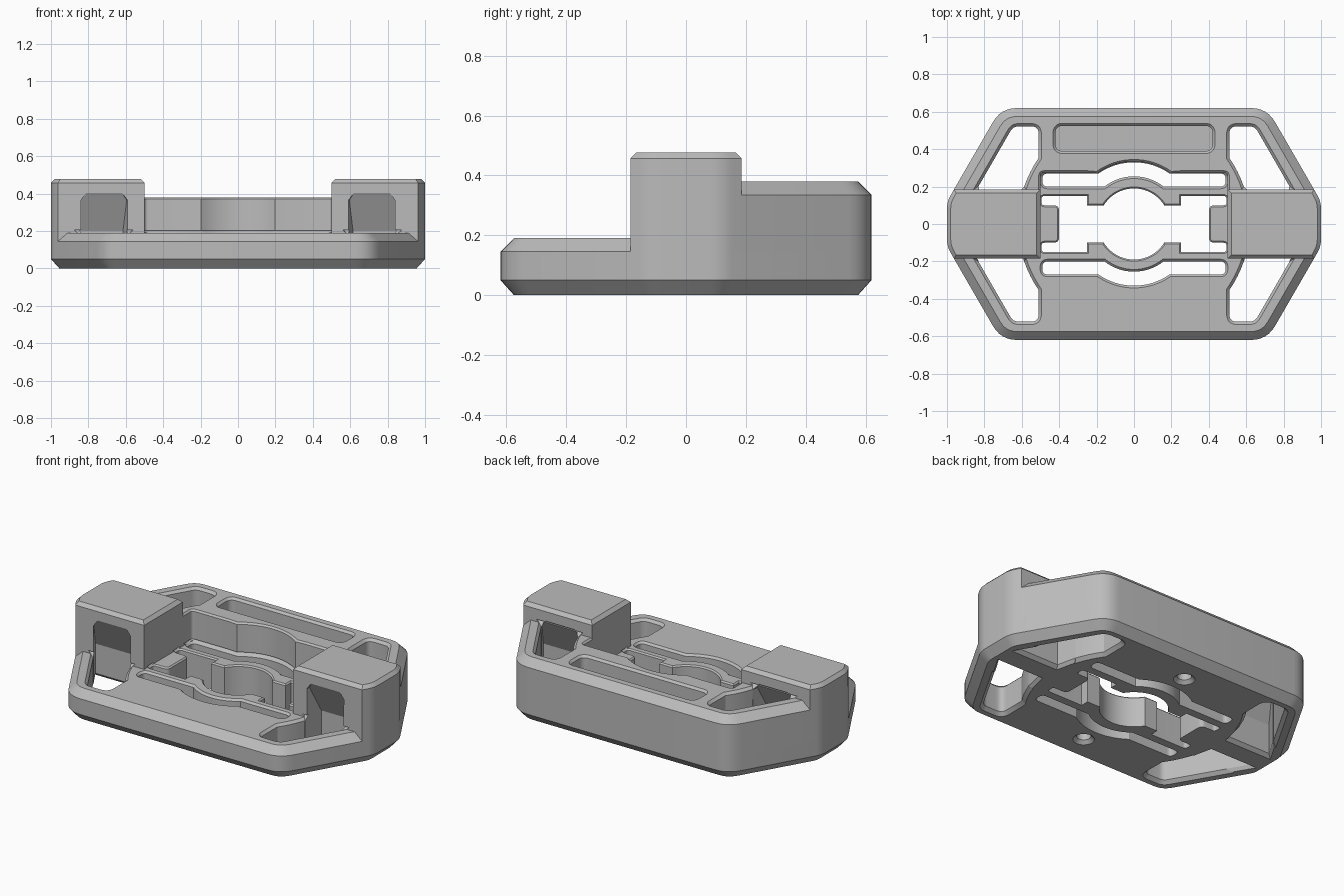
import bpy, bmesh, math
from mathutils import Vector

if "Cube" in bpy.data.objects:
    bpy.data.objects.remove(bpy.data.objects["Cube"], do_unlink=True)

grey = bpy.data.materials.new("plain grey")
grey.use_nodes = True
grey.diffuse_color = (0.5, 0.5, 0.5, 1)
grey.node_tree.nodes["Principled BSDF"].inputs["Base Color"].default_value = grey.diffuse_color


def arc(r, start, end, n=16):
    angles = [math.radians(start + (end - start) * i / n) for i in range(n + 1)]
    return [(r * math.cos(a), r * math.sin(a)) for a in angles]


def rounded(pts, steps=6):
    """Fillet each (x, y, radius) corner; plain (x, y) points stay sharp."""
    out = []
    for i, c in enumerate(pts):
        p = Vector(c[:2])
        if len(c) < 3:
            out.append(p)
            continue
        u = (Vector(pts[i - 1][:2]) - p).normalized()
        v = (Vector(pts[(i + 1) % len(pts)][:2]) - p).normalized()
        t = c[2] / math.tan(u.angle(v) / 2)
        for k in range(steps + 1):
            s = k / steps
            out.append(p + u * t * (1 - s) ** 2 + v * t * s ** 2)
    area = sum(out[i - 1].cross(out[i]) for i in range(len(out)))
    return out if area > 0 else out[::-1]


def offset(pts, d):
    """Move a counter-clockwise outline outward by d."""
    out = []
    for i, p in enumerate(pts):
        e = (p - pts[i - 1]).normalized()
        f = (pts[(i + 1) % len(pts)] - p).normalized()
        n, m = Vector((e.y, -e.x)), Vector((f.y, -f.x))
        out.append(p + (n + m) * d / max(1 + n.dot(m), 0.3))
    return out


def skin(name, layers, sx=1, sy=1):
    """Closed solid through (height, outline) layers, optionally mirrored."""
    bm = bmesh.new()
    rings = [[bm.verts.new((p[0] * sx, p[1] * sy, z)) for p in pts] for z, pts in layers]
    n = len(rings[0])
    for lo, hi in zip(rings, rings[1:]):
        for i in range(n):
            j = (i + 1) % n
            bm.faces.new((lo[i], lo[j], hi[j], hi[i]))
    bm.faces.new(rings[0][::-1])
    bm.faces.new(rings[-1])
    if sx * sy < 0:
        bmesh.ops.reverse_faces(bm, faces=bm.faces[:])
    mesh = bpy.data.meshes.new(name)
    bm.to_mesh(mesh)
    bm.free()
    mesh.materials.append(grey)
    obj = bpy.data.objects.new(name, mesh)
    bpy.context.scene.collection.objects.link(obj)
    return obj


def loft(name, corners, levels, sx=1, sy=1):
    """Stack one outline at (height, offset) levels."""
    outline = rounded(corners)
    return skin(name, [(z, offset(outline, d)) for z, d in levels], sx, sy)


def combine(target, tool, operation):
    mod = target.modifiers.new("join", "BOOLEAN")
    mod.operation, mod.object, mod.solver = operation, tool, "MANIFOLD"
    bpy.context.view_layer.objects.active = target
    bpy.ops.object.modifier_apply(modifier=mod.name)
    bpy.data.objects.remove(tool, do_unlink=True)


def cut(target, *args, **kw):
    combine(target, loft("cutter", *args, **kw), "DIFFERENCE")


# Low base plate with chamfered rims
quarter = [(1, 0.12, 0.15), (0.711, 0.62, 0.15)]
right = [(x, -y, r) for x, y, r in quarter[::-1]] + quarter
hexagon = right + [(-x, -y, r) for x, y, r in right]
body = loft("mounting_body", hexagon, [(0, -0.045), (0.05, 0), (0.145, 0), (0.19, -0.045)])

# Raised back half, with its front wall following the slot
back = loft("raised_back", hexagon, [(0.1, 0), (0.335, 0), (0.38, -0.045)])
cut(back, [(-2, -2), (2, -2), (2, 0.18), (-2, 0.18)], [(0, 0), (1, 0)])
wall = [(-0.5, 0), (0.5, 0), (0.5, 0.275, 0.02), (0.25, 0.275)] + arc(0.335, 54, 126) \
    + [(-0.25, 0.275), (-0.5, 0.275, 0.02)]
cut(back, wall, [(0, 0), (0.37, 0), (0.39, 0.02)])
combine(body, back, "UNION")

# End blocks
for side in (1, -1):
    block = [(0.5, -0.185), (0.9624, -0.185), (1, -0.12, 0.15),
             (1, 0.12, 0.15), (0.9624, 0.185), (0.5, 0.185)]
    combine(body, loft("end_block", block, [(0.1, 0), (0.457, 0), (0.477, -0.02)], sx=side), "UNION")

# Corner openings, each running into a sloped pocket under its block
rim = [(-0.02, 0.04), (0.02, 0)]
opening = [(0.587, 0.2)] + arc(0.62, 19, 34.6, 8) + [
    (0.51, 0.522, 0.04), (0.646, 0.522, 0.05), (0.832, 0.2)]


def pocket_ring(y, inset=0):
    inner, outer = 0.634 - 0.235 * y + inset, 0.947 - 0.577 * y - inset
    return [(inner, y), (outer, y), (0.8 - inset, 0.25), (0.577 + inset, 0.25)]


pocket = [(-0.02, pocket_ring(0.04, -0.03)), (0.02, pocket_ring(0.08)), (0.2, pocket_ring(0.08)),
          (0.365, pocket_ring(0.165)), (0.405, pocket_ring(0.186, 0.03))]
for side in (1, -1):
    for end, top in ((1, 0.38), (-1, 0.19)):
        cut(body, opening, rim + [(top - 0.015, 0), (top + 0.015, 0.03)], sx=side, sy=end)
        combine(body, skin("cutter", pocket, side, end), "DIFFERENCE")

# Curved flex slots in front and behind the centre
slot = [(-0.49, 0.2, 0.03)] + arc(0.255, 128.3, 51.7) + [(0.49, 0.2, 0.03), (0.49, 0.27, 0.03)] \
    + arc(0.33, 54.9, 125.1) + [(-0.49, 0.27, 0.03)]
for end in (1, -1):
    cut(body, slot, [(-0.1, 0), (0.178, 0), (0.202, 0.024)], sy=end)

# Central opening with round grip and end tabs
half = arc(0.19, -90, -31.8, 10) + [
    (0.25, -0.1), (0.25, -0.15), (0.495, -0.15, 0.018), (0.495, -0.1, 0.018), (0.4, -0.1, 0.03),
    (0.4, 0.1, 0.03), (0.495, 0.1, 0.018), (0.495, 0.15, 0.018), (0.25, 0.15), (0.25, 0.1)
] + arc(0.19, 31.8, 90, 10)[:-1]
centre = half + [(-p[0], -p[1], *p[2:]) for p in half]
cut(body, centre, [(-0.1, 0), (0.182, 0), (0.198, 0.016)])

# Shallow tray in the raised back
tray = [(-0.42, 0.39, 0.04), (0.42, 0.39, 0.04), (0.42, 0.525, 0.04), (-0.42, 0.525, 0.04)]
cut(body, tray, [(0.28, 0), (0.367, 0), (0.393, 0.026)])

# Blind screw holes underneath
for end in (1, -1):
    ring = [(x, y + 0.43) for x, y in arc(0.04, 0, 345, 23)]
    cut(body, ring, [(-0.02, 0.04), (0.02, 0), (0.1, 0)], sy=end)

# Clean up and shade
bm = bmesh.new()
bm.from_mesh(body.data)
bmesh.ops.remove_doubles(bm, verts=bm.verts, dist=0.0002)
bm.to_mesh(body.data)
bm.free()
body.data.materials.clear()
body.data.materials.append(grey)
for face in body.data.polygons:
    face.material_index = 0
bpy.ops.object.select_all(action="DESELECT")
body.select_set(True)
bpy.context.view_layer.objects.active = body
bpy.ops.object.shade_smooth_by_angle(angle=math.radians(25))
